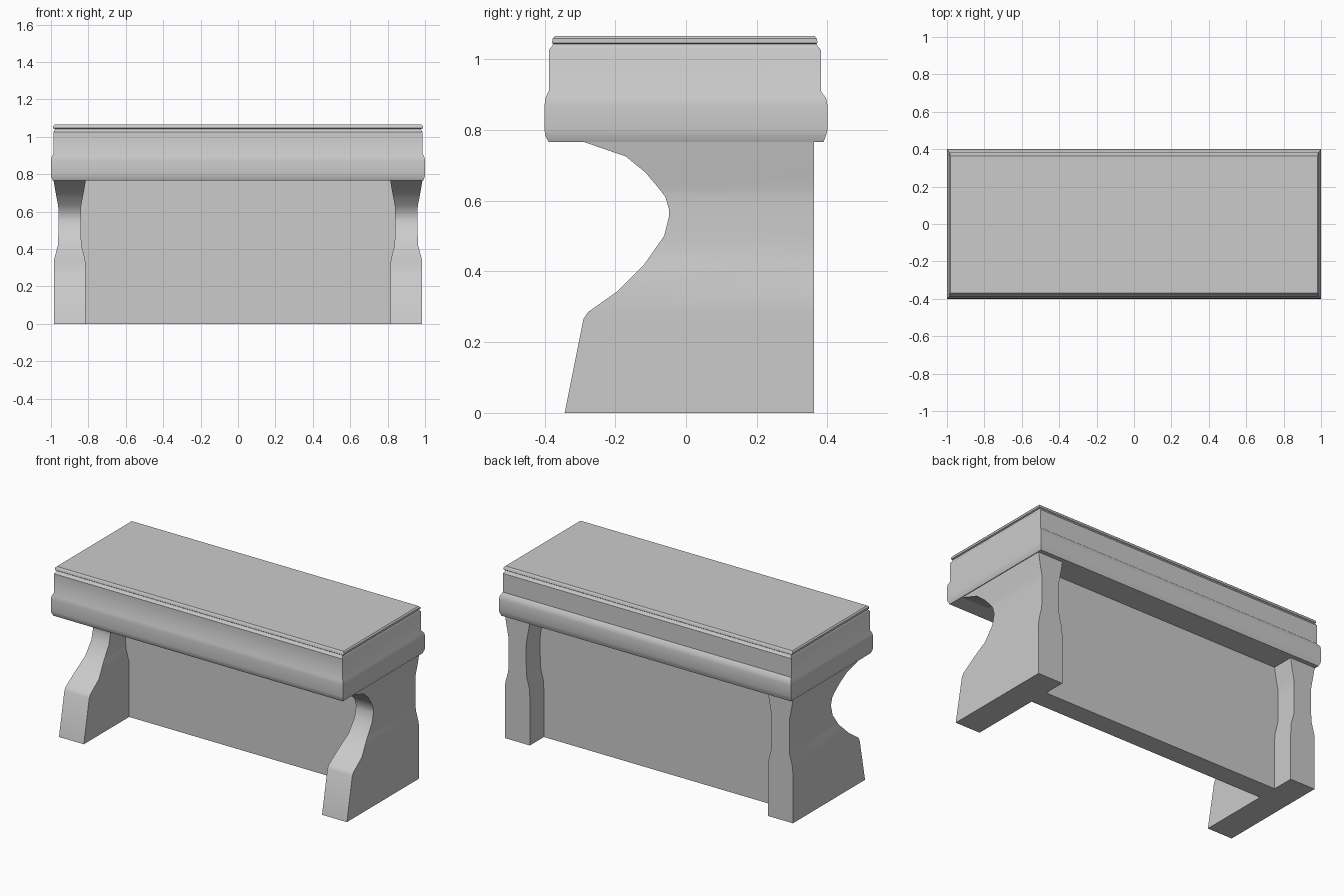
import bpy, bmesh, math


def loft(name, rings):
    """Skin a stack of rectangles (z, x0, x1, y0, y1) into a closed solid."""
    bm = bmesh.new()
    loops = [[bm.verts.new(p) for p in ((x0, y0, z), (x1, y0, z), (x1, y1, z), (x0, y1, z))]
             for z, x0, x1, y0, y1 in rings]
    bm.faces.new(loops[0][::-1])
    bm.faces.new(loops[-1])
    for a, b in zip(loops, loops[1:]):
        for i in range(4):
            j = (i + 1) % 4
            bm.faces.new((a[i], a[j], b[j], b[i]))
    bmesh.ops.recalc_face_normals(bm, faces=bm.faces)
    mesh = bpy.data.meshes.new(name)
    bm.to_mesh(mesh)
    bm.free()
    obj = bpy.data.objects.new(name, mesh)
    bpy.context.collection.objects.link(obj)
    bpy.ops.object.select_all(action='DESELECT')
    obj.select_set(True)
    bpy.context.view_layer.objects.active = obj
    bpy.ops.object.shade_smooth_by_angle(angle=math.radians(35))
    return obj


# Seat: rounded lower band, straight box, then thin lid above a groove
# (z, half width, front y, back y)
seat = [(0.766, 0.99, -0.389, 0.389), (0.785, 0.998, -0.398, 0.396),
        (0.80, 1.0, -0.4, 0.4), (0.87, 1.0, -0.4, 0.4),
        (0.89, 0.997, -0.397, 0.396), (0.91, 0.987, -0.388, 0.381),
        (1.026, 0.987, -0.388, 0.381), (1.038, 0.979, -0.378, 0.371),
        (1.043, 0.979, -0.376, 0.369), (1.046, 0.988, -0.379, 0.372),
        (1.058, 0.988, -0.377, 0.370), (1.066, 0.981, -0.370, 0.363)]
loft("seat", [(z, -w, w, f, b) for z, w, f, b in seat])

# Side legs: scooped front edge, slightly waisted thickness
# (z, front y, half thickness)
leg = [(0.0, -0.343, 0.085), (0.265, -0.29, 0.085), (0.285, -0.277, 0.085),
       (0.345, -0.192, 0.083), (0.42, -0.118, 0.063), (0.50, -0.062, 0.060),
       (0.555, -0.048, 0.060), (0.575, -0.048, 0.060), (0.61, -0.058, 0.060),
       (0.635, -0.077, 0.062), (0.68, -0.115, 0.071), (0.725, -0.17, 0.079),
       (0.768, -0.295, 0.086)]
for side, cx in (("left", -0.9), ("right", 0.9)):
    loft(side + "_leg", [(z, cx - t, cx + t, f, 0.362) for z, f, t in leg])

# Panel joining the legs
loft("back_panel", [(0.0, -0.86, 0.86, 0.10, 0.225), (0.768, -0.86, 0.86, 0.10, 0.225)])
